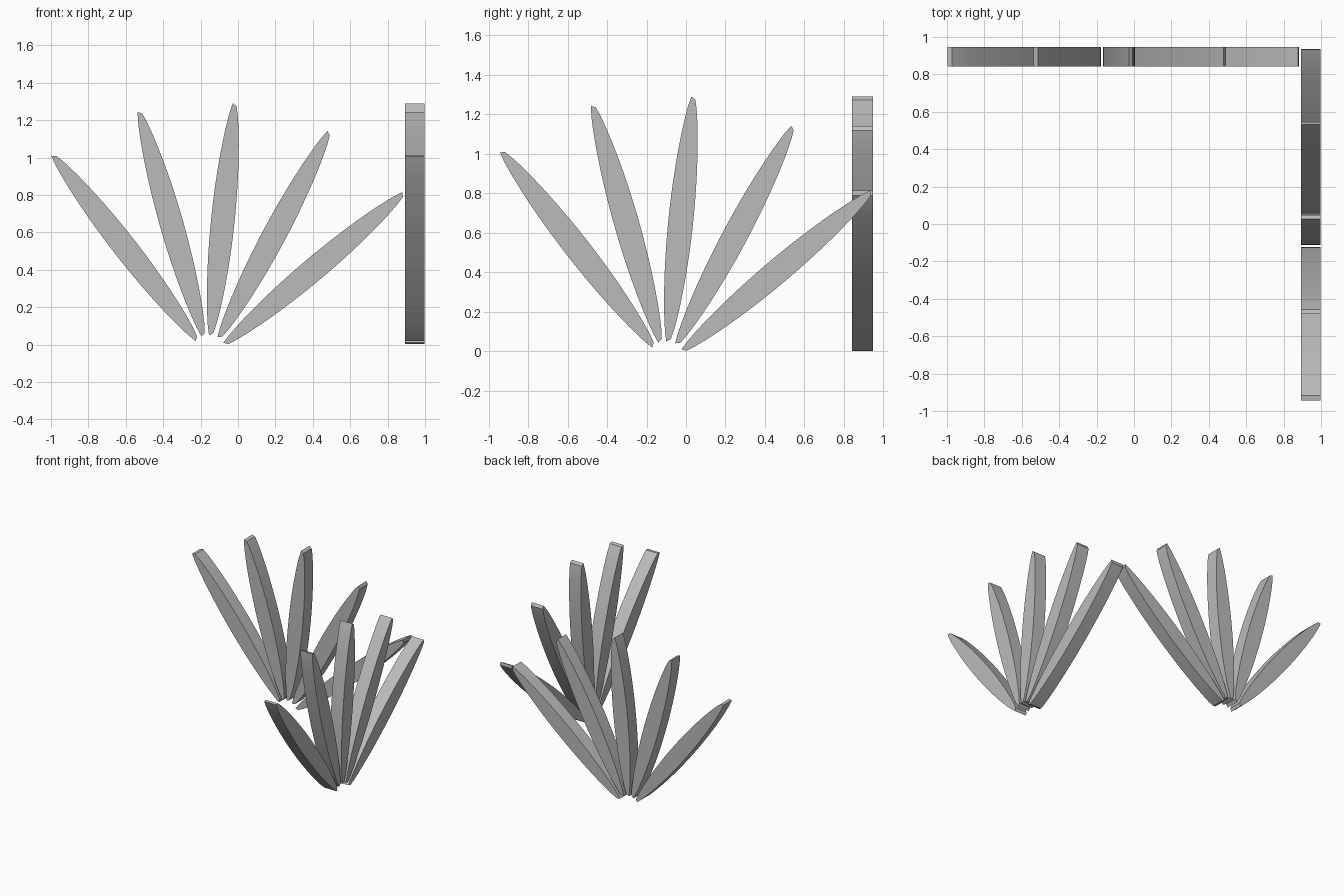
import bpy
import bmesh
from math import radians
from mathutils import Vector

cube = bpy.data.objects.get("Cube")
if cube:
    bpy.data.objects.remove(cube, do_unlink=True)

# Single grey material
GREY = (0.5, 0.5, 0.5, 1)
grey = bpy.data.materials.new("plain grey")
grey.use_nodes = True
grey.diffuse_color = GREY
grey.node_tree.nodes["Principled BSDF"].inputs["Base Color"].default_value = GREY

THICK = 0.105    # blade depth
BULGE = 0.052    # how far each long edge bows out
STEPS = 24

# Each blade: left corner of its base, left corner of its tip
BLADES = [
    ((-0.227, 0.019), (-0.998, 1.007)),
    ((-0.195, 0.043), (-0.537, 1.243)),
    ((-0.155, 0.050), (-0.028, 1.290)),
    ((-0.110, 0.040), (0.478, 1.142)),
    ((-0.078, 0.010), (0.878, 0.815)),
]


def blade_outline(base, tip):
    """Slim leaf with bowed edges and short slanted ends."""
    base, tip = Vector(base), Vector(tip)
    along = (tip - base).normalized()
    right = Vector((along.y, -along.x))
    corner = right * 0.022
    slant = along * 0.014
    left_edge, right_edge = [], []
    for i in range(STEPS + 1):
        t = i / STEPS
        bow = right * BULGE * (4 * t * (1 - t)) ** 0.8
        left_edge.append(base.lerp(tip, t) - bow)
        right_edge.append((base + slant).lerp(tip - slant, t) + corner + bow)
    return left_edge + right_edge[::-1]


def build_blade(name, outline, place):
    """Extrude an outline; place maps (across, up, depth) to 3D."""
    bm = bmesh.new()
    face = bm.faces.new([bm.verts.new(place(p.x, p.y, 0)) for p in outline])
    extruded = bmesh.ops.extrude_face_region(bm, geom=[face])
    moved = [v for v in extruded["geom"] if isinstance(v, bmesh.types.BMVert)]
    shift = place(0, 0, THICK) - place(0, 0, 0)
    bmesh.ops.translate(bm, verts=moved, vec=shift)
    bmesh.ops.recalc_face_normals(bm, faces=bm.faces)
    mesh = bpy.data.meshes.new(name)
    bm.to_mesh(mesh)
    bm.free()
    mesh.materials.append(grey)
    obj = bpy.data.objects.new(name, mesh)
    bpy.context.collection.objects.link(obj)
    bpy.ops.object.select_all(action='DESELECT')
    obj.select_set(True)
    bpy.context.view_layer.objects.active = obj
    bpy.ops.object.shade_smooth_by_angle(angle=radians(30))


# Back fan runs along x, left fan runs along y
FANS = {
    "back_fan": lambda a, up, d: Vector((a, 0.842 + d, up)),
    "left_fan": lambda a, up, d: Vector((0.893 + d, a + 0.055, up)),
}
for fan, place in FANS.items():
    for n, (base, tip) in enumerate(BLADES, 1):
        build_blade(f"{fan}_blade_{n}", blade_outline(base, tip), place)
